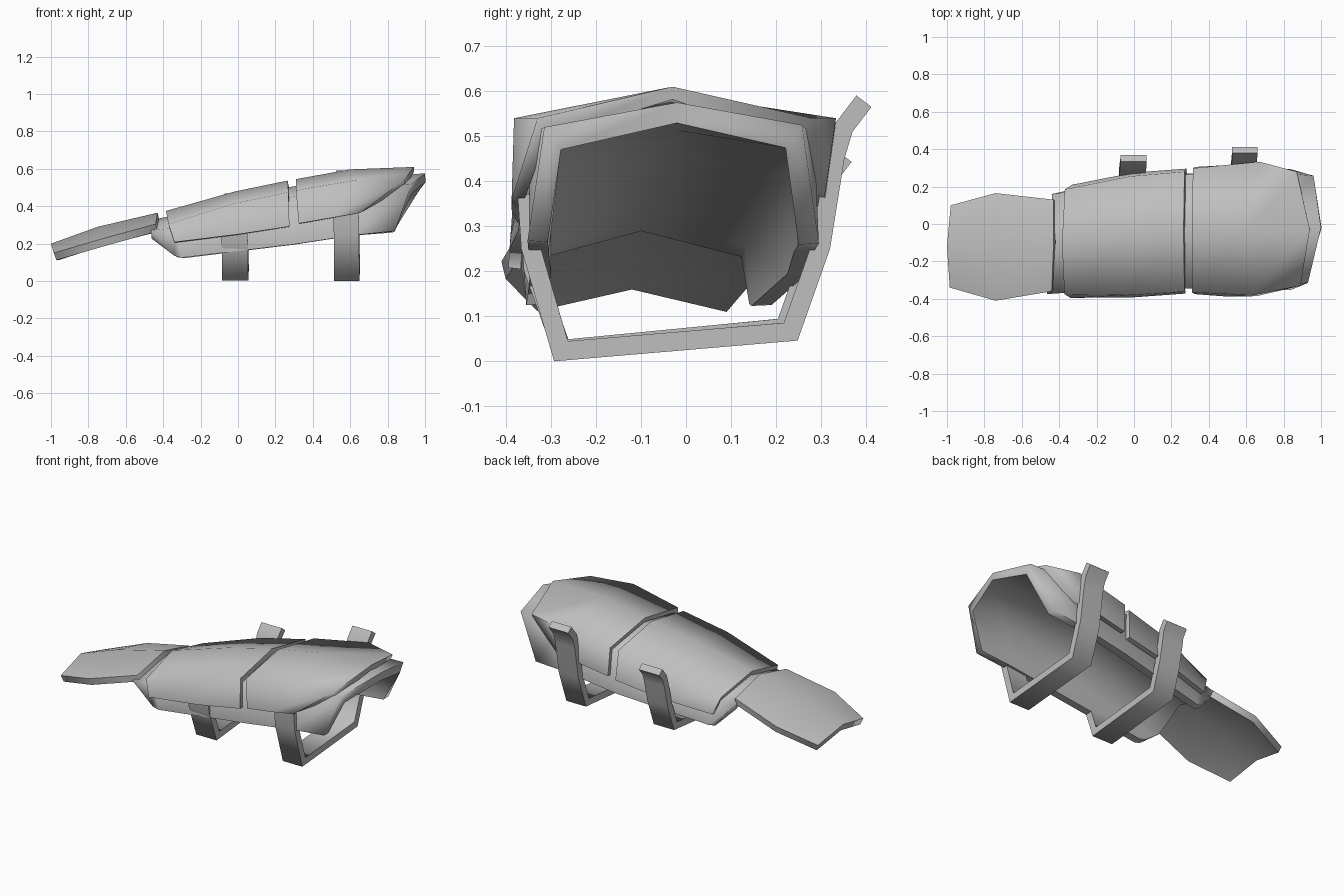
import bpy, math

# One painted-metal grey for every part
grey = bpy.data.materials.new("plain grey")
grey.diffuse_color = (0.52, 0.52, 0.52, 1)


def loft(name, rows, thickness):
    """Skin rows of points into a sheet and thicken it inwards."""
    n = len(rows[0])
    verts = [p for row in rows for p in row]
    faces = [(i * n + j, (i + 1) * n + j, (i + 1) * n + j + 1, i * n + j + 1)
             for i in range(len(rows) - 1) for j in range(n - 1)]
    mesh = bpy.data.meshes.new(name)
    mesh.from_pydata(verts, [], faces)
    mesh.materials.append(grey)
    ob = bpy.data.objects.new(name, mesh)
    bpy.context.collection.objects.link(ob)
    bpy.ops.object.select_all(action='DESELECT')
    ob.select_set(True)
    bpy.context.view_layer.objects.active = ob
    mod = ob.modifiers.new("thickness", 'SOLIDIFY')
    mod.thickness = thickness
    mod.offset = -1
    mod.use_even_offset = True
    bpy.ops.object.modifier_apply(modifier=mod.name)
    bpy.ops.object.shade_smooth_by_angle(angle=math.radians(82))
    return ob


def strap(name, x0, x1, path, lean=0.0):
    """Flat band following a y-z path; lean shifts it in x towards the back."""
    rows = []
    for k, (y, z) in enumerate(path):
        s = lean * k / (len(path) - 1)
        rows.append([(x0 + s, y, z), (x1 + s, y, z)])
    loft(name, rows, 0.042)


# Hand plate: shallow arched, tapering outwards
loft("hand_plate", [
    [(-0.985, -0.34, 0.150), (-1.0, -0.12, 0.200), (-0.98, 0.10, 0.148)],
    [(-0.74, -0.41, 0.222), (-0.75, -0.12, 0.290), (-0.74, 0.165, 0.225)],
    [(-0.44, -0.36, 0.305), (-0.43, -0.11, 0.365), (-0.43, 0.13, 0.305)],
], 0.042)

# Inner shell: open-bottomed trough running under both arm plates
loft("inner_shell", [
    [(-0.34, -0.355, 0.135), (-0.465, -0.375, 0.270), (-0.42, -0.10, 0.335),
     (-0.44, 0.16, 0.275), (-0.33, 0.185, 0.13)],
    [(-0.30, -0.355, 0.125), (-0.33, -0.365, 0.285), (-0.32, -0.09, 0.355),
     (-0.33, 0.175, 0.29), (-0.29, 0.19, 0.125)],
    [(0.29, -0.345, 0.195), (0.29, -0.345, 0.45), (0.29, -0.04, 0.505),
     (0.29, 0.265, 0.455), (0.29, 0.27, 0.195)],
    [(0.62, -0.35, 0.245), (0.68, -0.345, 0.50), (0.68, -0.03, 0.56),
     (0.66, 0.285, 0.50), (0.62, 0.285, 0.245)],
    [(0.84, -0.352, 0.268), (0.93, -0.315, 0.520), (1.0, -0.02, 0.575),
     (0.96, 0.258, 0.525), (0.83, 0.295, 0.262)],
], 0.045)

# Forearm plate
loft("forearm_plate", [
    [(-0.34, -0.395, 0.208), (-0.372, -0.375, 0.305), (-0.385, -0.10, 0.375),
     (-0.37, 0.185, 0.315), (-0.33, 0.21, 0.208)],
    [(0.0, -0.392, 0.25), (-0.02, -0.38, 0.415), (-0.02, -0.07, 0.478),
     (-0.02, 0.255, 0.415), (0.0, 0.275, 0.25)],
    [(0.275, -0.372, 0.292), (0.27, -0.362, 0.475), (0.265, -0.04, 0.537),
     (0.27, 0.28, 0.475), (0.28, 0.296, 0.292)],
], 0.028)

# Elbow plate: flares, then its lower edge sweeps up to a blunt point
loft("elbow_plate", [
    [(0.325, -0.375, 0.308), (0.31, -0.365, 0.485), (0.31, -0.04, 0.545),
     (0.315, 0.298, 0.485), (0.325, 0.305, 0.308)],
    [(0.50, -0.388, 0.338), (0.63, -0.382, 0.540), (0.60, -0.035, 0.597),
     (0.67, 0.333, 0.540), (0.50, 0.315, 0.338)],
    [(0.655, -0.386, 0.365), (0.89, -0.33, 0.540), (0.94, -0.03, 0.610),
     (0.87, 0.28, 0.540), (0.68, 0.308, 0.368)],
], 0.028)

# Straps: hang below the shell and hook up over the back side
strap("elbow_strap", 0.51, 0.645, [
    (-0.374, 0.37), (-0.366, 0.25), (-0.293, 0.0), (0.248, 0.046),
    (0.32, 0.25), (0.352, 0.45), (0.37, 0.51), (0.412, 0.565)], 0.015)
strap("wrist_strap", -0.09, 0.05, [
    (-0.366, 0.28), (-0.36, 0.20), (-0.29, 0.004), (0.235, 0.055),
    (0.293, 0.22), (0.325, 0.36), (0.335, 0.40), (0.368, 0.443)], 0.018)
